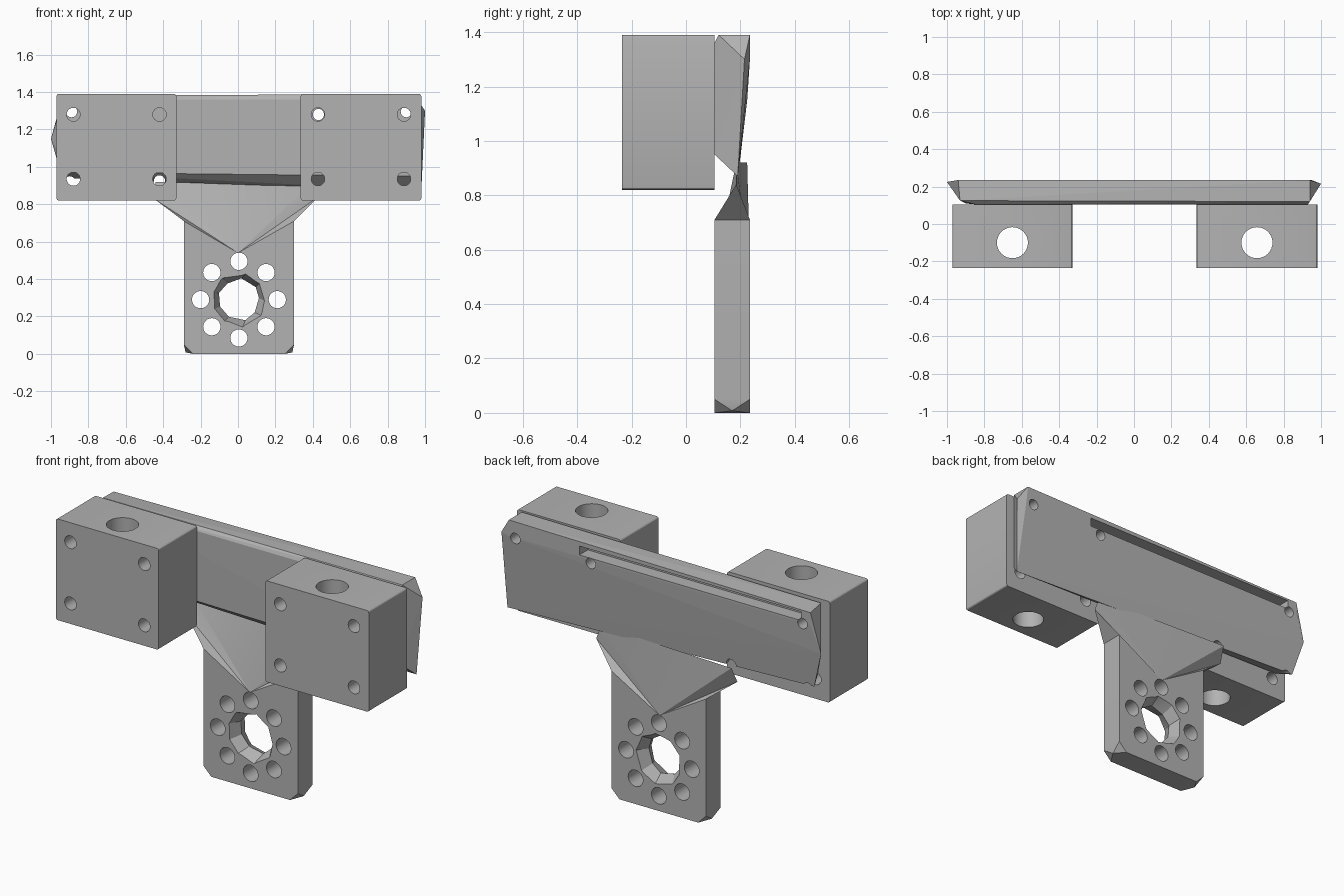
import bpy, bmesh, math, random
from mathutils import Matrix, Vector

random.seed(4)
if "Cube" in bpy.data.objects:
    bpy.data.objects.remove(bpy.data.objects["Cube"], do_unlink=True)

GREY = (0.45, 0.45, 0.45, 1)
metal = bpy.data.materials.new("grey_metal")
metal.use_nodes = True
metal.diffuse_color = GREY
metal.node_tree.nodes["Principled BSDF"].inputs["Base Color"].default_value = GREY

FRONT, BACK = 0.105, 0.235


def finish(name, bm):
    bmesh.ops.recalc_face_normals(bm, faces=bm.faces)
    mesh = bpy.data.meshes.new(name)
    bm.to_mesh(mesh)
    bm.free()
    mesh.materials.append(metal)
    obj = bpy.data.objects.new(name, mesh)
    bpy.context.collection.objects.link(obj)
    return obj


def box(name, lo, hi, bevel=0):
    bm = bmesh.new()
    lo, hi = Vector(lo), Vector(hi)
    bmesh.ops.create_cube(bm, size=1, matrix=Matrix.Translation((lo + hi) / 2)
                          @ Matrix.Diagonal((hi - lo).to_4d()))
    if bevel:
        # round only the edges running front to back
        edges = [e for e in bm.edges
                 if abs(e.verts[0].co.y - e.verts[1].co.y) > 0.1]
        bmesh.ops.bevel(bm, geom=edges, offset=bevel, segments=3,
                        profile=0.5, affect='EDGES')
    return finish(name, bm)


def rod(centre, radius, axis):
    bm = bmesh.new()
    turn = Matrix.Rotation(math.pi / 2, 4, 'X') if axis == 'Y' else Matrix()
    bmesh.ops.create_cone(bm, cap_ends=True, segments=32, radius1=radius,
                          radius2=radius, depth=3,
                          matrix=Matrix.Translation(centre) @ turn)
    return finish("cutter", bm)


def cut(obj, cutter):
    cutter.hide_render = True
    mod = obj.modifiers.new("cut", 'BOOLEAN')
    mod.operation = 'DIFFERENCE'
    mod.solver = 'EXACT'
    mod.object = cutter
    activate(obj)
    bpy.ops.object.modifier_apply(modifier=mod.name)
    bpy.data.objects.remove(cutter, do_unlink=True)


def activate(obj):
    bpy.ops.object.select_all(action='DESELECT')
    obj.select_set(True)
    bpy.context.view_layer.objects.active = obj


def smooth(obj):
    activate(obj)
    bpy.ops.object.shade_smooth_by_angle(angle=math.radians(20))


# Clamp blocks with a vertical bore and four screw holes each
for name, x0, x1 in (("right_block", -0.97, -0.33), ("left_block", 0.335, 0.98)):
    block = box(name, (x0, -0.235, 0.82), (x1, FRONT, 1.39), 0.012)
    mid = (x0 + x1) / 2
    cut(block, rod((mid, -0.1, 1), 0.083, 'Z'))
    for sx in (-0.23, 0.23):
        for z in (0.935, 1.28):
            cut(block, rod((mid + sx, 0, z), 0.036, 'Y'))
    smooth(block)

# Cross plate: faceted bar with pointed ends and a tapering lower edge
bm = bmesh.new()
for p in ((-0.94, BACK, 1.37), (0.94, BACK, 1.39), (-0.93, 0.125, 1.38),
          (0.94, 0.12, 1.39), (-0.85, FRONT, 1.36), (0.93, FRONT, 1.36),
          (-0.9, 0.11, 0.97), (0.93, FRONT, 0.95), (-0.94, BACK, 1.3),
          (0.95, BACK, 1.3), (-0.94, 0.2, 0.94), (0.98, 0.19, 0.87),
          (-1, 0.225, 1.15), (1, 0.215, 1.3)):
    bm.verts.new(p)
bmesh.ops.convex_hull(bm, input=bm.verts)
plate = finish("cross_plate", bm)

# Groove under the top rim at the back, and the screw openings
cut(plate, box("cutter", (-0.88, 0.16, 1.31), (0.5, 0.4, 1.36)))
for x, z in ((0.43, 1.28), (-0.42, 0.925), (-0.9, 0.92), (0.9, 1.295), (-0.89, 1.295)):
    cut(plate, rod((x, 0, z), 0.03, 'Y'))

# Mounting tab: flat lower part, flaring to a ridge under the cross plate
bm = bmesh.new()
XR, XL, C = 0.3, -0.29, 0.05
outline = ((XL + C, 0), (XR - C, 0), (XR, C), (XR, 0.71), (0, 0.54),
           (XL, 0.71), (XL, C))
f = [bm.verts.new((x, FRONT, z)) for x, z in outline]
b = [bm.verts.new((x, BACK, z)) for x, z in outline]
ridge = [bm.verts.new(p) for p in ((0.43, 0.185, 0.84), (0.4, 0.185, 0.92),
                                   (-0.44, 0.225, 0.92), (-0.45, 0.185, 0.83))]
tip_r = bm.verts.new((XR - 0.01, 0.17, 0.008))
tip_l = bm.verts.new((XL + 0.01, 0.17, 0.008))
for side in (f, b):
    bm.faces.new(side)
    chain = [side[3]] + ridge + [side[5]]
    for p, q in zip(chain, chain[1:]):
        bm.faces.new((side[4], p, q))
    bm.faces.new((side[1], side[2], tip_r))
    bm.faces.new((side[6], side[0], tip_l))
for i, j in ((0, 1), (2, 3), (5, 6)):
    bm.faces.new((f[i], f[j], b[j], b[i]))
for i, tip in ((1, tip_r), (2, tip_r), (0, tip_l), (6, tip_l),
               (3, ridge[0]), (5, ridge[3])):
    bm.faces.new((f[i], b[i], tip))
tab = finish("mounting_tab", bm)

# Ring of eight bolt holes
CX, CZ = 0.005, 0.29
for i in range(8):
    a = i * math.pi / 4
    cut(tab, rod((CX + 0.205 * math.cos(a), 0, CZ + 0.205 * math.sin(a)), 0.046, 'Y'))

# Rough faceted centre hole, narrowest halfway through
bm = bmesh.new()
N = 9
rings = []
for y, r in ((0.08, 0.158), (0.17, 0.113), (0.26, 0.158)):
    ring = []
    for i in range(N):
        a = 2 * math.pi * (i + random.uniform(-0.2, 0.2)) / N
        rr = r * random.uniform(0.93, 1.03)
        ring.append(bm.verts.new((CX + rr * math.cos(a), y, CZ + rr * math.sin(a))))
    rings.append(ring)
for lower, upper in zip(rings, rings[1:]):
    for i in range(N):
        j = (i + 1) % N
        bm.faces.new((lower[i], lower[j], upper[j]))
        bm.faces.new((lower[i], upper[j], upper[i]))
bm.faces.new(rings[0])
bm.faces.new(rings[-1])
cut(tab, finish("cutter", bm))
smooth(tab)
